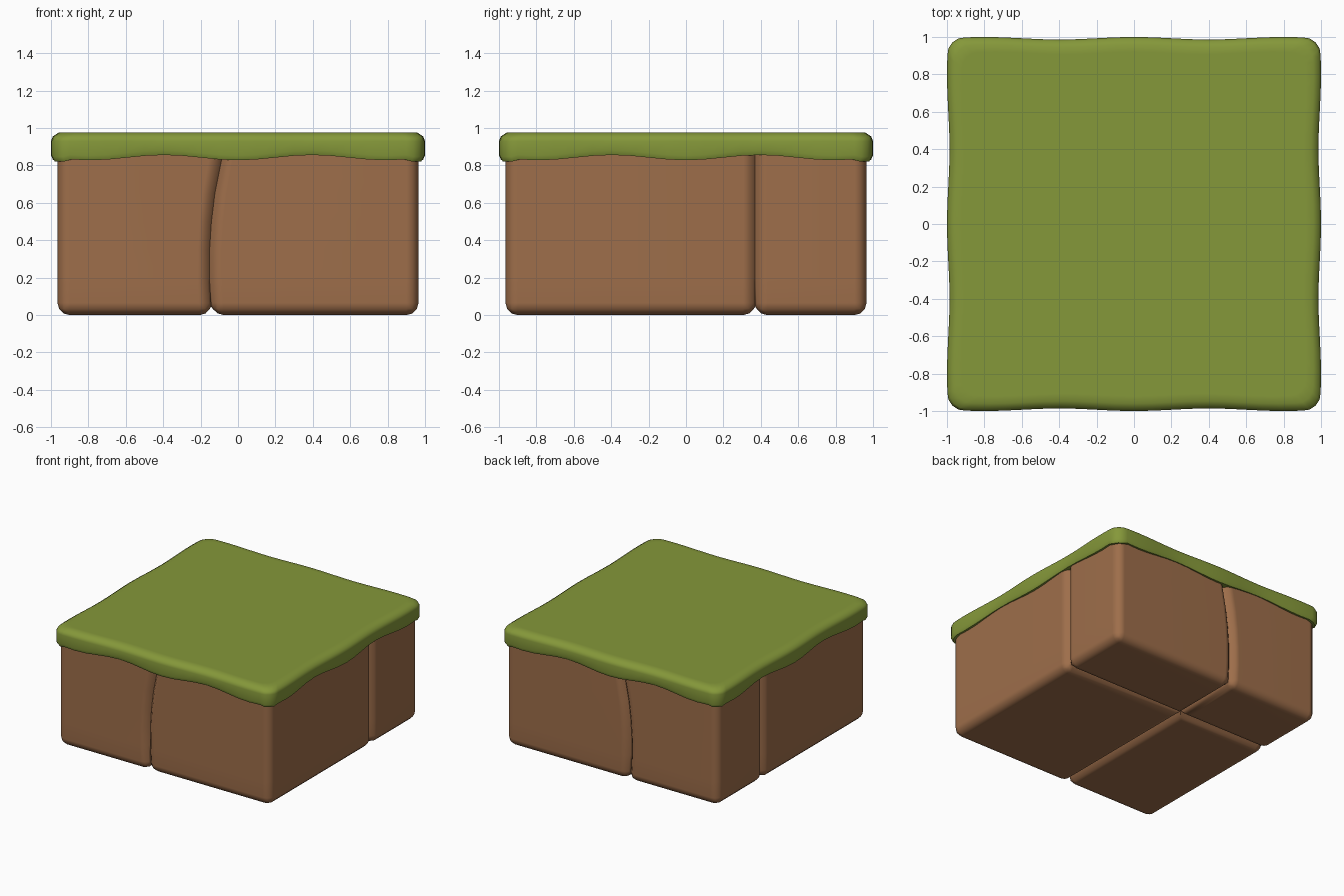
import bpy, bmesh, math

if "Cube" in bpy.data.objects:
    bpy.data.objects.remove(bpy.data.objects["Cube"])

def mat(name, rgb):
    m = bpy.data.materials.new(name)
    m.diffuse_color = (*rgb, 1)
    m.use_nodes = True
    m.node_tree.nodes["Principled BSDF"].inputs["Base Color"].default_value = m.diffuse_color
    return m

GRASS = mat("grass green", (0.235, 0.314, 0.042))
DIRT = mat("dirt brown", (0.342, 0.156, 0.069))
GX, GY, W, TOP, B = -0.14, 0.37, 0.965, 0.87, 0.065   # groove lines, half width, height, bevel

def finish(name, bm, material, angle):
    bmesh.ops.recalc_face_normals(bm, faces=bm.faces)
    me = bpy.data.meshes.new(name)
    bm.to_mesh(me)
    bm.free()
    me.materials.append(material)
    ob = bpy.data.objects.new(name, me)
    bpy.context.collection.objects.link(ob)
    bpy.ops.object.select_all(action='DESELECT')
    ob.select_set(True)
    bpy.context.view_layer.objects.active = ob
    bpy.ops.object.shade_smooth_by_angle(angle=math.radians(angle))
    ob.modifiers.new("weighted", 'WEIGHTED_NORMAL').keep_sharp = True

def dirt_block(name, sx, sy):
    """One rounded quarter; its inner walls and top are left open."""
    x0, x1 = sorted((GX, sx * W))
    y0, y1 = sorted((GY, sy * W))
    bm = bmesh.new()
    bmesh.ops.create_cube(bm, size=1)
    for v in bm.verts:
        v.co = (x1 if v.co.x > 0 else x0, y1 if v.co.y > 0 else y0, TOP if v.co.z > 0 else 0)
    def skip(e):
        top = all(v.co.z > TOP - 1e-4 for v in e.verts)
        core = all(abs(v.co.x - GX) + abs(v.co.y - GY) < 1e-4 for v in e.verts)
        return top or core
    bmesh.ops.bevel(bm, geom=[e for e in bm.edges if not skip(e)], offset=B,
                    segments=3, profile=0.5, affect='EDGES', clamp_overlap=False)
    for z in (0.2, 0.35, 0.5, 0.65):
        bmesh.ops.bisect_plane(bm, geom=bm.verts[:] + bm.edges[:] + bm.faces[:],
                               plane_co=(0, 0, z), plane_no=(0, 0, 1))
    # make the groove shallower than the outer rounding
    for v in bm.verts:
        onx, ony = abs(v.co.x - GX) < 1e-4, abs(v.co.y - GY) < 1e-4
        if onx or ony:
            if v.co.z < 0.1:
                v.co.z -= 0.02
            if onx and abs(v.co.y) > 0.85:
                v.co.y += sy * 0.02
            if ony and abs(v.co.x) > 0.85:
                v.co.x += sx * 0.02
    def hidden(f):
        return (all(abs(v.co.x - GX) < 1e-4 for v in f.verts) or
                all(abs(v.co.y - GY) < 1e-4 for v in f.verts) or
                all(v.co.z > TOP - 1e-4 for v in f.verts))
    bm.normal_update()
    bmesh.ops.recalc_face_normals(bm, faces=bm.faces)
    bmesh.ops.delete(bm, geom=[f for f in bm.faces if hidden(f)], context='FACES')
    # bend the groove sideways with height
    for v in bm.verts:
        t = v.co.z / TOP
        v.co.x += 0.15 * t * (t - 0.6) * max(0, 1 - abs(v.co.x - GX) / 0.7)
    finish(name, bm, DIRT, 50)

dirt_block("dirt_front_left", -1, -1)
dirt_block("dirt_front_right", 1, -1)
dirt_block("dirt_back_left", -1, 1)
dirt_block("dirt_back_right", 1, 1)

# grass slab: wavy rounded-square outline stacked in rings
outline = []
R, N = 0.1, 18
for k in range(4):
    side = []
    for i in range(N + 1):
        t = -0.9 + 1.8 * i / N
        c = math.cos(2 * math.pi * t / 0.8)
        side.append((1 - 0.007 * (1 - c), t, 0.842 - 0.014 * c))
    for i in (1, 2, 3):
        a = math.pi / 2 * i / 4
        side.append((0.9 + R * math.cos(a), 0.9 + R * math.sin(a), 0.822))
    ca, sa = round(math.cos(k * math.pi / 2)), round(math.sin(k * math.pi / 2))
    outline += [(x * ca - y * sa, x * sa + y * ca, z) for x, y, z in side]

bm = bmesh.new()
rings = []
layers = [(0.10, 0.012, None), (0.035, 0.005, None), (0.012, 0, None), (0, 0.025, None),
          (0, None, 0.93), (0.01, None, 0.955), (0.04, None, 0.975), (0.08, None, 0.975)]
for inset, dz, z in layers:
    s = 1 - inset
    rings.append([bm.verts.new((x * s, y * s, z if z else zb + dz)) for x, y, zb in outline])
n = len(outline)
for a, b in zip(rings, rings[1:]):
    for i in range(n):
        j = (i + 1) % n
        bm.faces.new((a[i], a[j], b[j], b[i]))
bm.faces.new(rings[-1])
finish("grass_top", bm, GRASS, 60)
# open underside: make sure the top faces point up
me = bpy.data.objects["grass_top"].data
if me.polygons[len(me.polygons) - 1].normal.z < 0:
    me.flip_normals()
